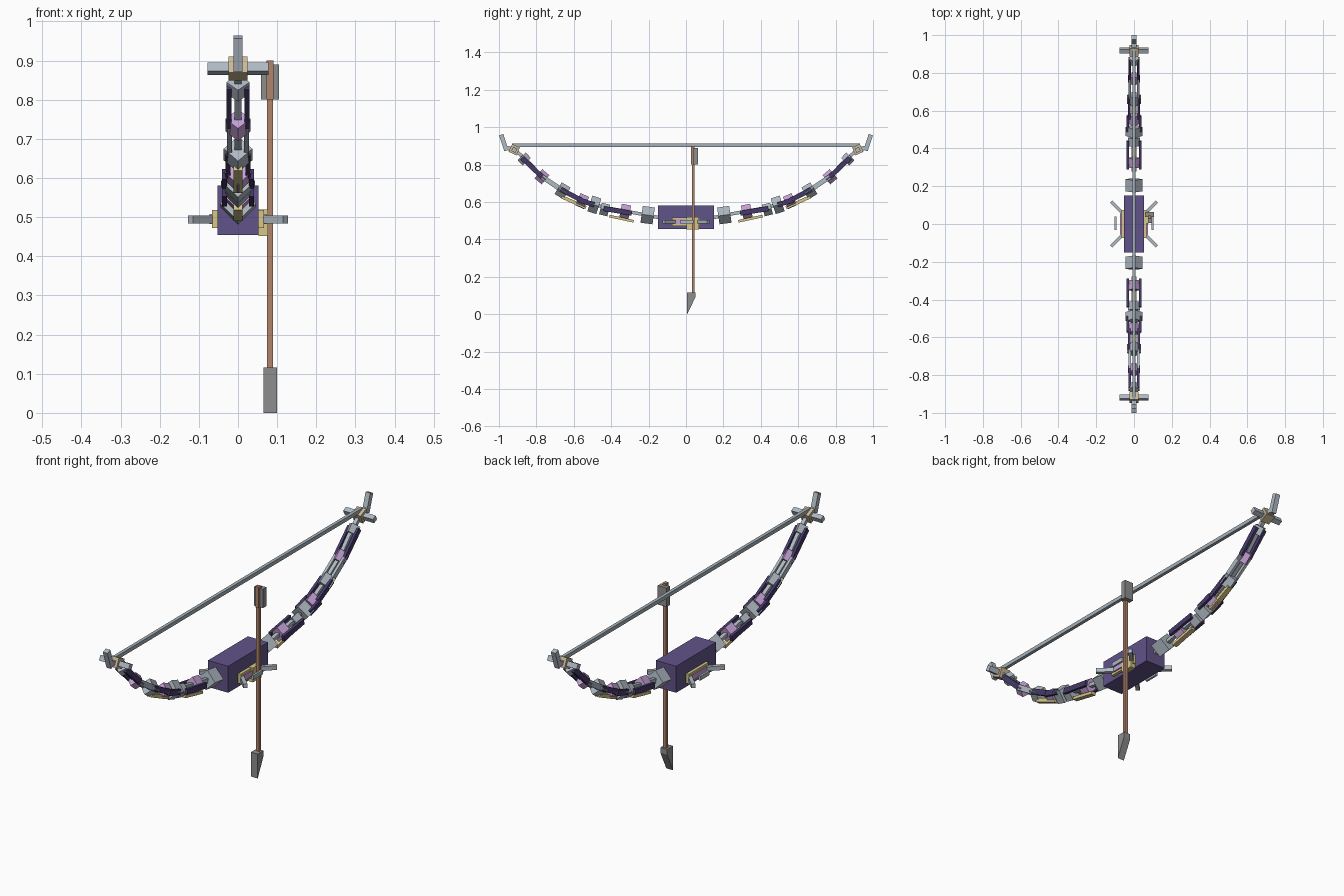
import bpy, bmesh, math
from mathutils import Vector, Matrix

if "Cube" in bpy.data.objects:
    bpy.data.objects.remove(bpy.data.objects["Cube"])


def material(name, rgb):
    m = bpy.data.materials.new(name)
    m.diffuse_color = [(c / 255) ** 2.2 for c in rgb] + [1]
    m.use_nodes = True
    m.node_tree.nodes["Principled BSDF"].inputs["Base Color"].default_value = m.diffuse_color
    return m


PURPLE = material("purple", (97, 84, 135))
DARK = material("dark purple", (72, 60, 104))
PINK = material("lilac", (198, 160, 214))
STEEL = material("steel", (174, 184, 194))
STRING = material("string grey", (164, 176, 184))
IRON = material("iron", (140, 140, 140))
GOLD = material("gold", (214, 198, 134))
TAN = material("tan", (204, 184, 148))
BROWN = material("brown", (174, 132, 108))


def box(name, mat, loc, size, rot=Matrix.Identity(3)):
    bm = bmesh.new()
    bmesh.ops.create_cube(bm, size=1)
    for v in bm.verts:
        v.co = rot @ Vector([a * b for a, b in zip(v.co, size)]) + Vector(loc)
    me = bpy.data.meshes.new(name)
    bm.to_mesh(me)
    bm.free()
    me.materials.append(mat)
    ob = bpy.data.objects.new(name, me)
    bpy.context.collection.objects.link(ob)
    return ob


def mirror_y(ob):
    ob.modifiers.new("Mirror", 'MIRROR').use_axis = (False, True, False)


def tilt(angle, roll=0):
    """Local y follows the limb, then rolls about it."""
    return Matrix.Rotation(angle, 3, 'X') @ Matrix.Rotation(roll, 3, 'Y')


def bar(name, mat, a, b, w, h, x=0, off=0, roll=0):
    """Bar from a to b in the yz plane, off = shift along its normal."""
    ang = math.atan2(b[1] - a[1], b[0] - a[0])
    y = (a[0] + b[0]) / 2 - off * math.sin(ang)
    z = (a[1] + b[1]) / 2 + off * math.cos(ang)
    ob = box(name, mat, (x, y, z), (w, math.dist(a, b), h), tilt(ang, roll))
    mirror_y(ob)


# Grip
box("grip", PURPLE, (0, 0, 0.518), (0.106, 0.30, 0.126))

# Limb core
path = [(0.14, 0.515), (0.205, 0.53), (0.32, 0.55), (0.43, 0.57), (0.49, 0.588),
        (0.555, 0.61), (0.66, 0.665), (0.77, 0.738), (0.86, 0.832), (0.925, 0.885)]
for a, b in zip(path, path[1:]):
    bar("limb_core", STEEL, a, b, 0.018, 0.018)

# Diamond collars along the limb: y, z, tilt, length, square side
collars = [("steel_collar", STEEL, 0.205, 0.53, 8, 0.065, 0.064),
           ("lilac_collar", PINK, 0.325, 0.55, 11, 0.05, 0.052),
           ("steel_collar", STEEL, 0.435, 0.56, 14, 0.045, 0.045),
           ("steel_collar", STEEL, 0.49, 0.585, 18, 0.05, 0.062),
           ("lilac_collar", PINK, 0.555, 0.605, 24, 0.05, 0.05),
           ("steel_collar", STEEL, 0.66, 0.66, 32, 0.055, 0.052),
           ("lilac_collar", PINK, 0.77, 0.735, 40, 0.05, 0.045),
           ("steel_collar", STEEL, 0.865, 0.83, 47, 0.04, 0.042)]
for name, mat, y, z, deg, length, side in collars:
    mirror_y(box(name, mat, (0, y, z), (side, length, side),
                 tilt(math.radians(deg), math.pi / 4)))

# Side rails
for s in (-1, 1):
    for a, b, x, mat in [((0.29, 0.54), (0.44, 0.565), 0.034, DARK),
                         ((0.49, 0.585), (0.57, 0.61), 0.034, DARK),
                         ((0.56, 0.61), (0.67, 0.668), 0.026, DARK),
                         ((0.67, 0.668), (0.77, 0.735), 0.022, STEEL),
                         ((0.77, 0.735), (0.875, 0.835), 0.023, DARK)]:
        bar("side_rail", mat, a, b, 0.013, 0.026, x * s)

# Gold plates under the limbs
bar("gold_plate", GOLD, (0.28, 0.497), (0.41, 0.525), 0.024, 0.014)
bar("gold_plate", GOLD, (0.535, 0.57), (0.665, 0.628), 0.024, 0.018)

# Limb tips
mirror_y(box("tip_block", TAN, (0, 0.918, 0.88), (0.048, 0.046, 0.046), tilt(math.radians(25))))
mirror_y(box("tip_crossbar", STEEL, (0, 0.918, 0.879), (0.156, 0.024, 0.024), tilt(math.radians(25))))
bar("tip_neck", STEEL, (0.92, 0.883), (0.965, 0.89), 0.024, 0.022)
bar("tip_horn", STEEL, (0.96, 0.875), (0.988, 0.96), 0.024, 0.024)

# String
box("string", STRING, (0, 0, 0.903), (0.016, 1.86, 0.018))

# Grip ornaments on both sides
for s in (-1, 1):
    box("gold_inlay", GOLD, (s * 0.057, 0, 0.495), (0.02, 0.15, 0.046))
    box("lilac_inlay", PINK, (s * 0.062, 0, 0.495), (0.022, 0.11, 0.026))
    box("guard_bar", STEEL, (s * 0.098, 0.004, 0.494), (0.01, 0.07, 0.02))
    for t in (-1, 1):
        box("prong", STEEL, (s * 0.088, t * 0.085, 0.494), (0.095, 0.018, 0.02),
            Matrix.Rotation(s * t * math.pi / 4, 3, 'Z'))

# Arrow with clip, fletching and slanted head
box("arrow_clip", GOLD, (0.064, 0.036, 0.486), (0.024, 0.065, 0.068))
box("arrow_shaft", BROWN, (0.082, 0.038, 0.49), (0.016, 0.014, 0.82))
box("fletching", IRON, (0.082, 0.05, 0.845), (0.046, 0.026, 0.09))
box("nock", BROWN, (0.082, 0.036, 0.85), (0.018, 0.02, 0.1))
head = box("arrow_head", IRON, (0.082, 0.028, 0.058), (0.035, 0.044, 0.116))
for v in head.data.vertices:
    if v.co.z < 0.05:
        v.co.z = 0 if v.co.y < 0.03 else 0.09
